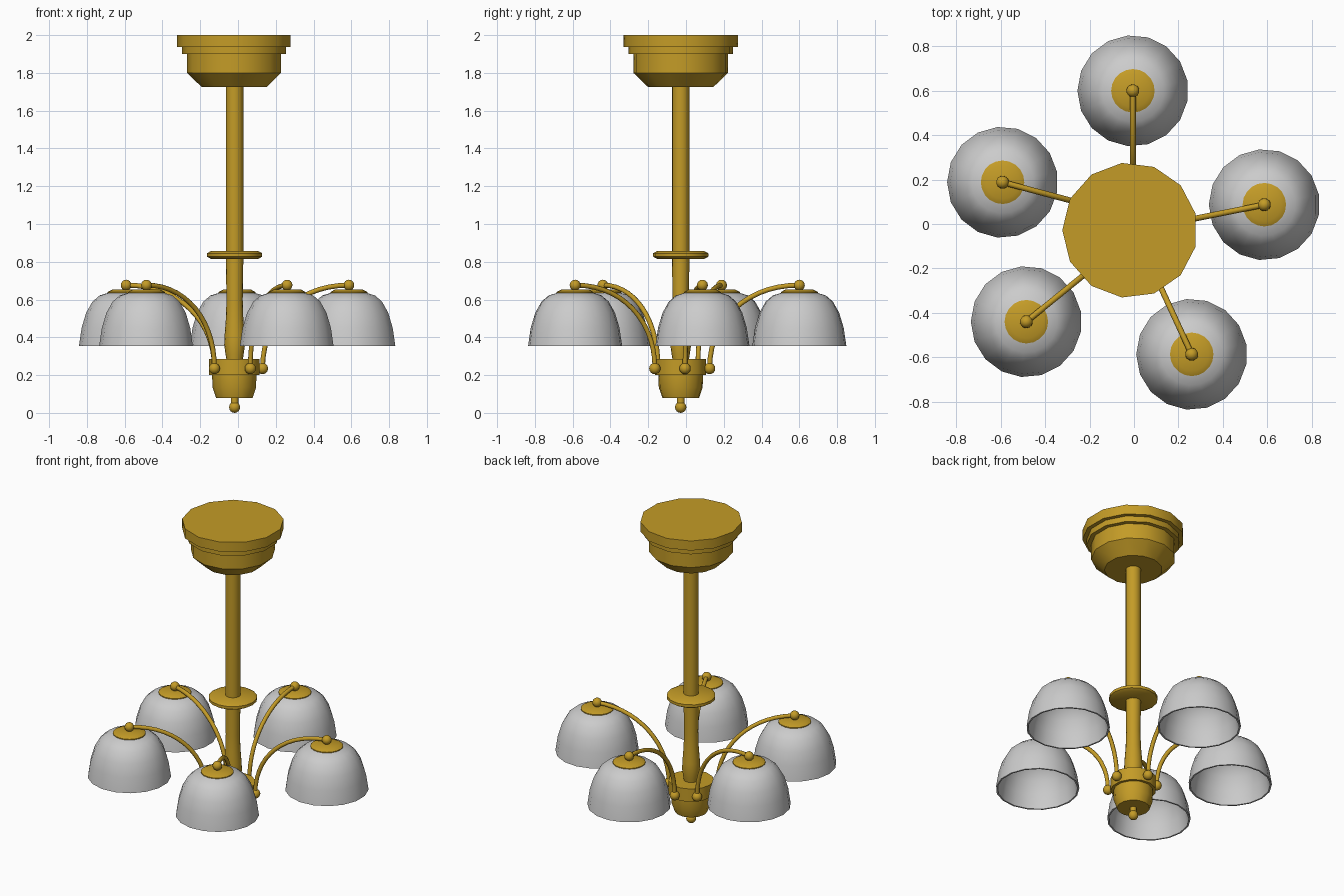
import bpy, bmesh, math
from mathutils import Vector

if "Cube" in bpy.data.objects:
    bpy.data.objects.remove(bpy.data.objects["Cube"])

CX, CY = -0.018, -0.028          # axis of the central column
gold = bpy.data.materials.new("brass")
gold.diffuse_color = (0.55, 0.33, 0.02, 1)
gold.use_nodes = True
gold.node_tree.nodes["Principled BSDF"].inputs["Base Color"].default_value = gold.diffuse_color


def finish(ob, mat, angle=40):
    if mat:
        ob.data.materials.append(mat)
    bpy.ops.object.select_all(action='DESELECT')
    ob.select_set(True)
    bpy.context.view_layer.objects.active = ob
    bpy.ops.object.shade_smooth_by_angle(angle=math.radians(angle))
    return ob


def lathe(name, profile, x, y, sides, mat=gold, closed=False, angle=40):
    """Spin a (radius, z) profile about a vertical axis, first vertex at -x.
    Open profiles run top to bottom and get flat caps; closed ones loop."""
    bm = bmesh.new()
    rings = []
    for r, z in profile:
        rings.append([bm.verts.new((r * math.cos(math.pi + 2 * math.pi * i / sides),
                                    r * math.sin(math.pi + 2 * math.pi * i / sides), z))
                      for i in range(sides)])
    pairs = list(zip(rings, rings[1:]))
    if closed:
        pairs.append((rings[-1], rings[0]))
    else:
        bm.faces.new(rings[0])
        bm.faces.new(rings[-1][::-1])
    for a, b in pairs:
        for i in range(sides):
            j = (i + 1) % sides
            bm.faces.new((a[i], b[i], b[j], a[j]))
    bmesh.ops.recalc_face_normals(bm, faces=bm.faces)
    me = bpy.data.meshes.new(name)
    bm.to_mesh(me)
    bm.free()
    ob = bpy.data.objects.new(name, me)
    ob.location = (x, y, 0)
    bpy.context.collection.objects.link(ob)
    return finish(ob, mat, angle)


def ball(name, loc, r):
    bpy.ops.mesh.primitive_uv_sphere_add(segments=14, ring_count=8, radius=r, location=loc)
    ob = bpy.context.object
    ob.name = name
    return finish(ob, gold, 60)


def tube(name, pts, r):
    cu = bpy.data.curves.new(name, 'CURVE')
    cu.dimensions = '3D'
    cu.bevel_depth = r
    cu.bevel_resolution = 2
    cu.use_fill_caps = True
    sp = cu.splines.new('POLY')
    sp.points.add(len(pts) - 1)
    for p, co in zip(sp.points, pts):
        p.co = (*co, 1)
    ob = bpy.data.objects.new(name, cu)
    bpy.context.collection.objects.link(ob)
    bpy.ops.object.select_all(action='DESELECT')
    ob.select_set(True)
    bpy.context.view_layer.objects.active = ob
    bpy.ops.object.convert(target='MESH')
    return finish(bpy.context.object, gold, 60)


# Stepped ceiling canopy
lathe("ceiling_canopy", [(.305, 2.0), (.305, 1.937), (.279, 1.937), (.279, 1.90),
                         (.2525, 1.90), (.2525, 1.80), (.174, 1.725)], CX, CY, 13)
# Column with swelling foot, and its collar
lathe("column", [(.046, 1.74), (.046, .80), (.043, .60), (.046, .50), (.053, .41),
                 (.055, .36), (.048, .31), (.042, .275)], CX, CY, 16)
lathe("column_collar", [(.125, .857), (.146, .845), (.146, .827), (.125, .815)], CX, CY, 16)
# Lower hub and finial
lathe("hub", [(.136, .285), (.136, .20), (.119, .20), (.117, .135), (.098, .08)], CX, CY, 13)
lathe("finial_neck", [(.02, .09), (.02, .04)], CX, CY, 12)
ball("finial", (CX, CY, .03), .03)

# Five arms: (start at hub, lamp centre)
arms = [((-.005, .125), (-.005, .60)), ((-.125, .063), (-.592, .188)),
        ((-.125, -.148), (-.485, -.44)), ((.065, -.165), (.26, -.587)),
        ((.13, -.005), (.587, .087))]
Z0, Z1 = .235, .676
outer = [(.09, .637), (.14, .622), (.178, .59), (.212, .53), (.236, .45), (.25, .355)]
inner = [(.24, .355), (.226, .448), (.203, .524), (.171, .58), (.136, .61), (.088, .625)]
for n, (s, e) in enumerate(arms, 1):
    a, b = Vector(s), Vector(e)
    path = []
    for i in range(15):
        t = math.pi / 2 * i / 14
        p = b + (a - b) * max(math.cos(t), 0) ** .95
        path.append((p.x, p.y, Z0 + (Z1 - Z0) * math.sin(t) ** .95))
    tube(f"arm_{n}", path, .013)
    ball(f"arm_base_ball_{n}", (*s, Z0), .03)
    ball(f"arm_tip_ball_{n}", (*e, Z1), .029)
    lathe(f"shade_holder_{n}", [(.075, .652), (.098, .64), (.098, .618)], *e, 20)
    lathe(f"glass_shade_{n}", outer + inner[:], *e, 17, None, closed=True)
